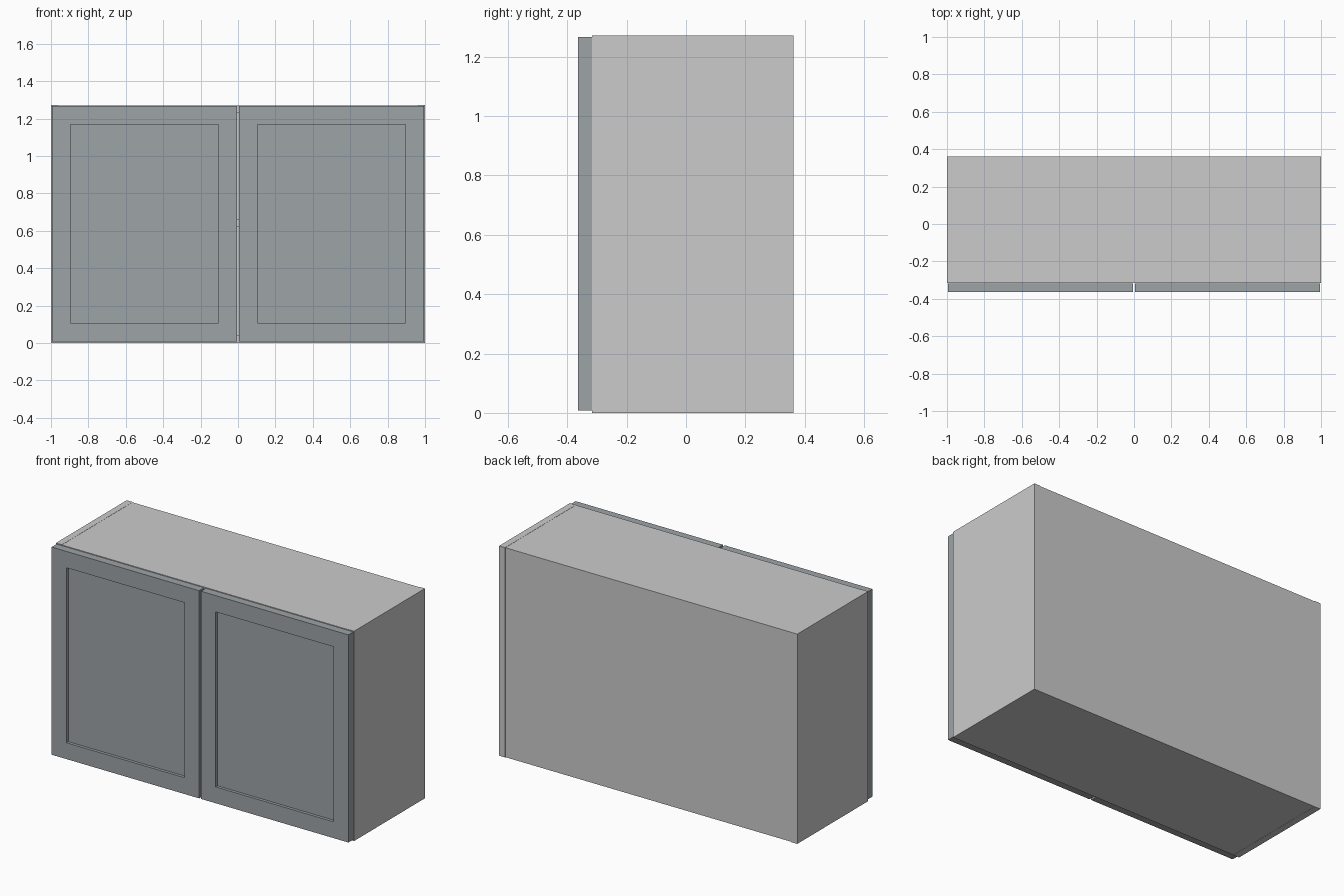
import bpy, bmesh
from mathutils import Vector

if "Cube" in bpy.data.objects:
    bpy.data.objects.remove(bpy.data.objects["Cube"])

W, FRONT, BACK, H = 1.0, -0.316, 0.362, 1.272   # half width, carcass front/back, height
T = 0.04                                        # board thickness
DOOR_FRONT = -0.364

door_paint = bpy.data.materials.new("door_paint")
door_paint.diffuse_color = (0.34, 0.37, 0.39, 1)
door_paint.use_nodes = True
door_paint.node_tree.nodes["Principled BSDF"].inputs["Base Color"].default_value = door_paint.diffuse_color


def finish(name, bm, mat=None):
    me = bpy.data.meshes.new(name)
    bm.to_mesh(me)
    bm.free()
    ob = bpy.data.objects.new(name, me)
    bpy.context.collection.objects.link(ob)
    if mat:
        me.materials.append(mat)
    return ob


def box_mesh(lo, hi):
    lo, hi = Vector(lo), Vector(hi)
    bm = bmesh.new()
    bmesh.ops.create_cube(bm, size=1)
    bmesh.ops.scale(bm, vec=hi - lo, verts=bm.verts)
    bmesh.ops.translate(bm, vec=(lo + hi) / 2, verts=bm.verts)
    bm.normal_update()
    return bm


def board(name, lo, hi):
    return finish(name, box_mesh(lo, hi))


def shaker_door(name, x0, x1):
    # slab with a framed panel sunk into the front face
    bm = box_mesh((x0, DOOR_FRONT, 0.008), (x1, FRONT - 0.001, 1.267))
    face = min(bm.faces, key=lambda f: f.calc_center_median().y)
    bmesh.ops.inset_region(bm, faces=[face], thickness=0.14)
    walls = bmesh.ops.extrude_discrete_faces(bm, faces=[face])
    bmesh.ops.translate(bm, vec=(0, 0.018, 0), verts=walls["faces"][0].verts)
    bmesh.ops.recalc_face_normals(bm, faces=bm.faces)
    return finish(name, bm, door_paint)


# Carcass: sides, then boards fitted between them
board("side_left", (-W, FRONT, 0), (-W + T, BACK, H))
board("side_right", (W - T, FRONT, 0), (W, BACK, H))
inner = W - T
e = 0.001
board("bottom_panel", (-inner, FRONT, e), (inner, BACK - T / 2, T))
board("top_panel", (-inner, FRONT, H - T), (inner, BACK - T / 2, H - e))
board("back_panel", (-inner, BACK - T / 2, e), (inner, BACK - 2 * e, H - e))
board("shelf", (-inner, FRONT + 0.01, 0.62), (inner, BACK - T / 2, 0.66))

# Pair of doors with a narrow gap between them
shaker_door("door_left", -0.995, -0.006)
shaker_door("door_right", 0.006, 0.995)
